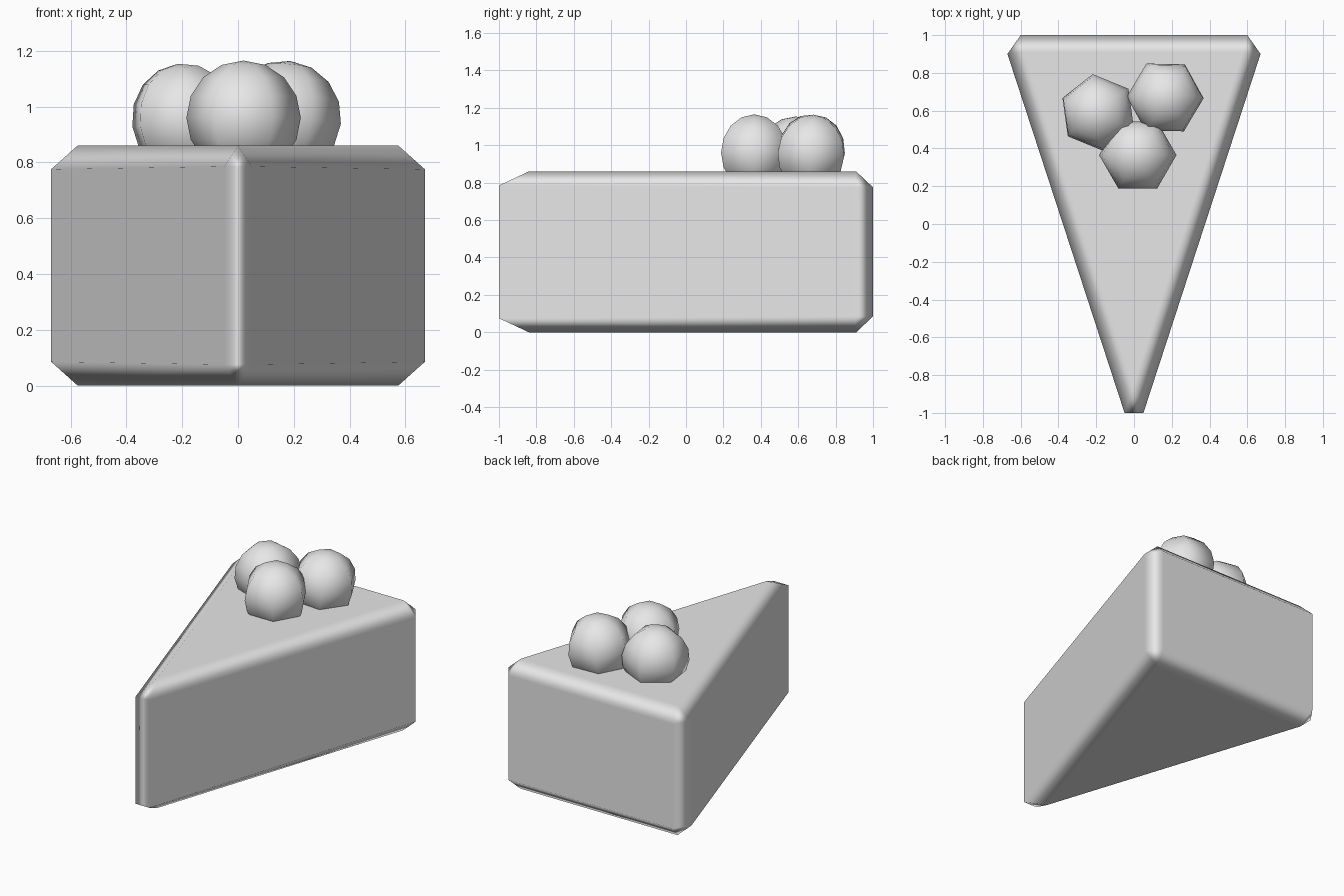
import bpy, bmesh
from math import radians
from mathutils import Euler

cube = bpy.data.objects.get("Cube")
if cube:
    bpy.data.objects.remove(cube)

# One plain grey for everything
grey = bpy.data.materials.new("plain_grey")
grey.use_nodes = True
colour = (0.8, 0.8, 0.8, 1)
grey.diffuse_color = colour
grey.node_tree.nodes["Principled BSDF"].inputs["Base Color"].default_value = colour


def make_object(name, bm):
    """Turn a bmesh into a smooth-shaded grey object."""
    bmesh.ops.recalc_face_normals(bm, faces=bm.faces)
    for face in bm.faces:
        face.smooth = True
    mesh = bpy.data.meshes.new(name)
    bm.to_mesh(mesh)
    bm.free()
    mesh.materials.append(grey)
    obj = bpy.data.objects.new(name, mesh)
    bpy.context.collection.objects.link(obj)
    return obj


# Cake slice: triangular wedge with chamfered edges and corners
HEIGHT = 0.86
outline = [(0.05, -1, 0.075), (0.67, 0.9, 0.085), (0.6, 1, 0.085)]  # x, y, chamfer height
cap = [(0, -0.84), (0.575, 0.91), (-0.575, 0.91)]
bm = bmesh.new()
for x, y, drop in outline:
    for side in (-1, 1):
        for z in (drop, HEIGHT - drop):
            bm.verts.new((side * x, y, z))
for x, y in cap:
    for z in (0, HEIGHT):
        bm.verts.new((x, y, z))
bmesh.ops.convex_hull(bm, input=bm.verts)
bmesh.ops.dissolve_limit(bm, angle_limit=radians(4), verts=bm.verts, edges=bm.edges)
slice_obj = make_object("cake_slice", bm)
weighted = slice_obj.modifiers.new("flat_face_shading", "WEIGHTED_NORMAL")
weighted.weight = 100

# Three six-sided berries, each leaning a little
berries = [
    ("front_berry", (0.02, 0.365, 0.96), (0, 0, 30)),
    ("left_berry", (0.165, 0.67, 0.96), (0, 7, 29)),
    ("right_berry", (-0.19, 0.59, 0.95), (0, -7, 8)),
]
for name, centre, turn in berries:
    bm = bmesh.new()
    bmesh.ops.create_uvsphere(bm, u_segments=6, v_segments=8, radius=0.205)
    berry = make_object(name, bm)
    berry.location = centre
    berry.rotation_euler = Euler([radians(a) for a in turn])
